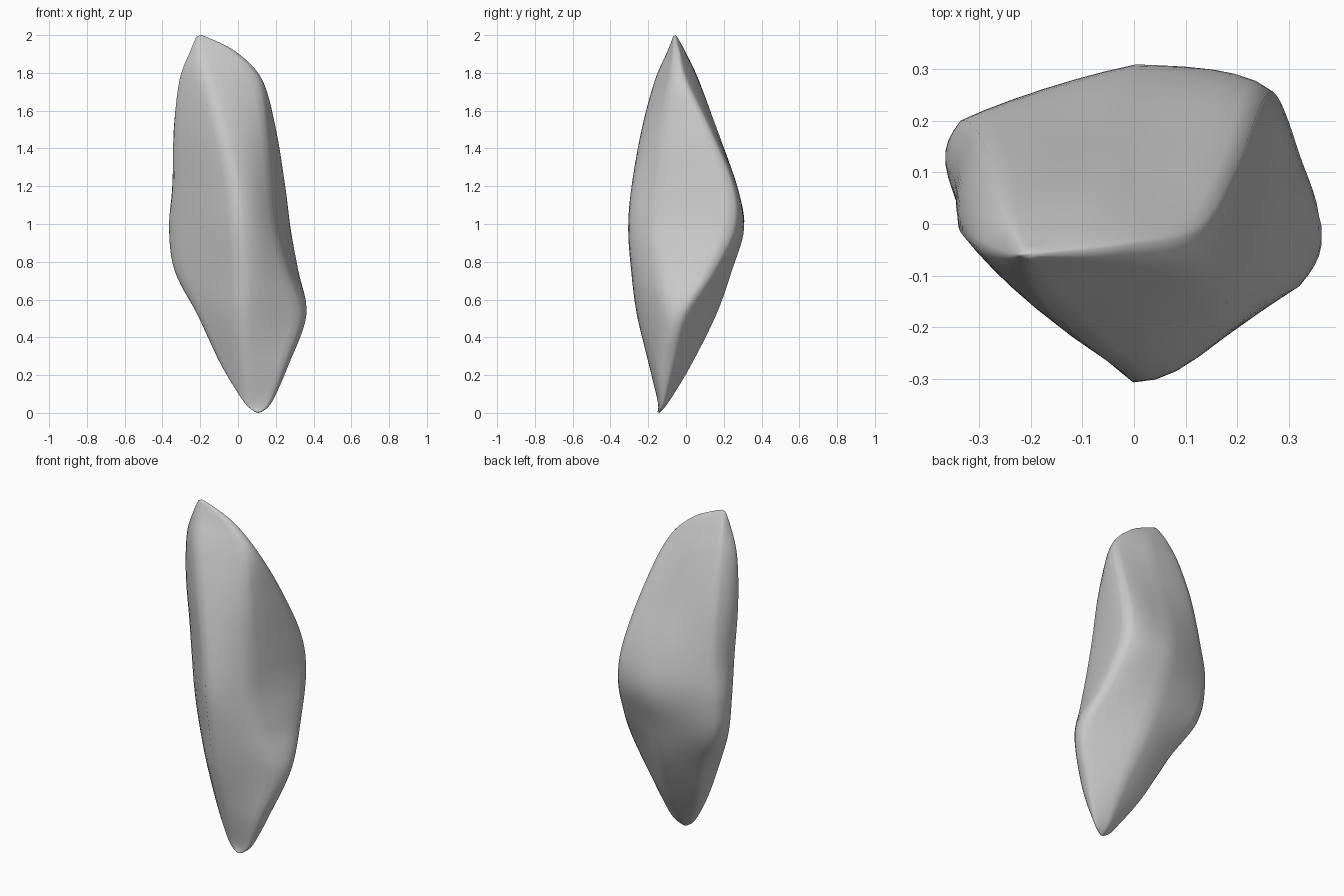
import bpy, bmesh
from mathutils import Vector

if "Cube" in bpy.data.objects:
    bpy.data.objects.remove(bpy.data.objects["Cube"])

# Cross-sections, bottom to top: height, then xy of six corners
# (left, back left, back, back right, front right, front ridge)
RINGS = [
    (0.005, [(.09, -.145), (.10, -.137), (.11, -.135), (.125, -.138), (.12, -.145), (.105, -.15)]),
    (0.06, [(.03, -.135), (.05, -.11), (.10, -.09), (.18, -.115), (.165, -.14), (.065, -.15)]),
    (0.25, [(-.085, -.09), (-.065, -.015), (.10, .025), (.262, -.07), (.24, -.15), (.04, -.195)]),
    (0.52, [(-.21, -.03), (-.18, .10), (.06, .16), (.355, .0), (.32, -.12), (.022, -.26)]),
    (0.75, [(-.318, .05), (-.305, .18), (.03, .242), (.318, .14), (.255, -.15), (.015, -.29)]),
    (0.98, [(-.347, .06), (-.335, .2), (.01, .308), (.278, .245), (.195, -.17), (0, -.306)]),
    (1.2, [(-.338, .025), (-.31, .19), (-.03, .27), (.25, .24), (.175, -.145), (-.02, -.288)]),
    (1.5, [(-.338, -.01), (-.285, .14), (-.03, .165), (.20, .12), (.145, -.125), (-.09, -.235)]),
    (1.76, [(-.31, -.04), (-.26, .06), (-.06, .065), (.125, .0), (.10, -.085), (-.16, -.165)]),
    (1.91, [(-.255, -.06), (-.235, -.005), (-.12, -.005), (-.01, -.035), (-.03, -.07), (-.195, -.1)]),
    (1.992, [(-.22, -.06), (-.21, -.05), (-.195, -.047), (-.17, -.055), (-.175, -.063), (-.20, -.068)]),
]
AROUND, ALONG = 6, 6      # subdivisions per side and per band
ROUND = 0.55              # softness of the vertical ridges


def spline(a, b, c, d, t):
    return 0.5 * (2 * b + (c - a) * t + (2 * a - 5 * b + 4 * c - d) * t * t
                  + (3 * b - a - 3 * c + d) * t ** 3)


def softened(corners):
    """Closed outline through the corners, between straight and curved."""
    n, out = len(corners), []
    for i in range(n):
        p = [corners[(i + k) % n] for k in (-1, 0, 1, 2)]
        for s in range(AROUND):
            t = s / AROUND
            out.append(p[1].lerp(p[2], t).lerp(spline(*p, t), ROUND))
    return out


# Interpolate the sections along the height
sections = [softened([Vector((x, y, z)) for x, y in pts]) for z, pts in RINGS]
last = len(sections) - 1
loft = []
for i in range(last):
    q = [sections[min(max(i + k, 0), last)] for k in (-1, 0, 1, 2)]
    for s in range(ALONG):
        t = s / ALONG
        loft.append([spline(*p, t) for p in zip(*q)])
loft.append(sections[-1])

# Skin the shard and close both tips
bm = bmesh.new()
rows = [[bm.verts.new(p) for p in ring] for ring in loft]
n = len(rows[0])
for lo, hi in zip(rows, rows[1:]):
    for j in range(n):
        k = (j + 1) % n
        bm.faces.new((lo[j], lo[k], hi[k], hi[j]))
for ring, z in ((rows[0], 0.0), (rows[-1], 2.0)):
    c = sum((v.co for v in ring), Vector()) / n
    tip = bm.verts.new((c.x, c.y, z))
    for j in range(n):
        bm.faces.new((ring[j], ring[(j + 1) % n], tip))
bmesh.ops.recalc_face_normals(bm, faces=bm.faces)
for f in bm.faces:
    f.smooth = True

mesh = bpy.data.meshes.new("rock_shard")
bm.to_mesh(mesh)
bm.free()
rock = bpy.data.objects.new("rock_shard", mesh)
bpy.context.collection.objects.link(rock)
